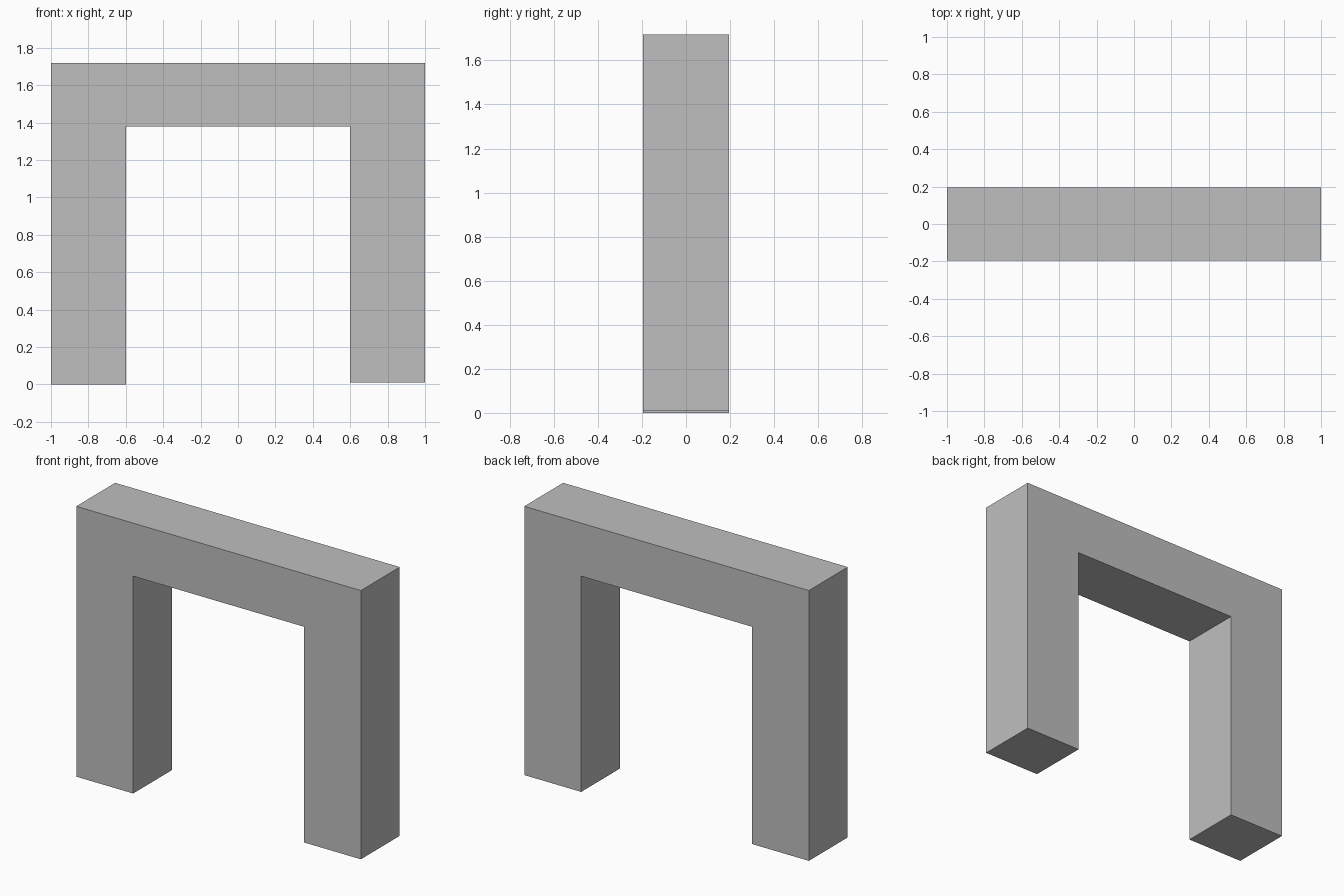
import bpy
import bmesh
from mathutils import Vector

cube = bpy.data.objects.get("Cube")
if cube:
    bpy.data.objects.remove(cube, do_unlink=True)

HALF_WIDTH, INNER, HALF_DEPTH = 1.0, 0.6, 0.195
TOP, UNDERSIDE, SHORT_FOOT = 1.717, 1.38, 0.01

# Plain grey material
grey = bpy.data.materials.new("plain_grey")
grey.use_nodes = True
colour = (0.52, 0.52, 0.52, 1.0)
grey.diffuse_color = colour
grey.node_tree.nodes["Principled BSDF"].inputs["Base Color"].default_value = colour

# Archway outline: two legs and a lintel, the +x leg slightly shorter
outline = [
    (-HALF_WIDTH, 0), (-INNER, 0), (-INNER, UNDERSIDE), (INNER, UNDERSIDE),
    (INNER, SHORT_FOOT), (HALF_WIDTH, SHORT_FOOT), (HALF_WIDTH, TOP), (-HALF_WIDTH, TOP),
]

# Extrude the outline from front to back
bm = bmesh.new()
front = bm.faces.new([bm.verts.new((x, -HALF_DEPTH, z)) for x, z in outline])
result = bmesh.ops.extrude_face_region(bm, geom=[front], use_keep_orig=True)
back_verts = [g for g in result["geom"] if isinstance(g, bmesh.types.BMVert)]
bmesh.ops.translate(bm, verts=back_verts, vec=Vector((0, 2 * HALF_DEPTH, 0)))
bmesh.ops.recalc_face_normals(bm, faces=bm.faces)

mesh = bpy.data.meshes.new("archway")
bm.to_mesh(mesh)
bm.free()
mesh.materials.append(grey)
archway = bpy.data.objects.new("archway", mesh)
bpy.context.collection.objects.link(archway)
